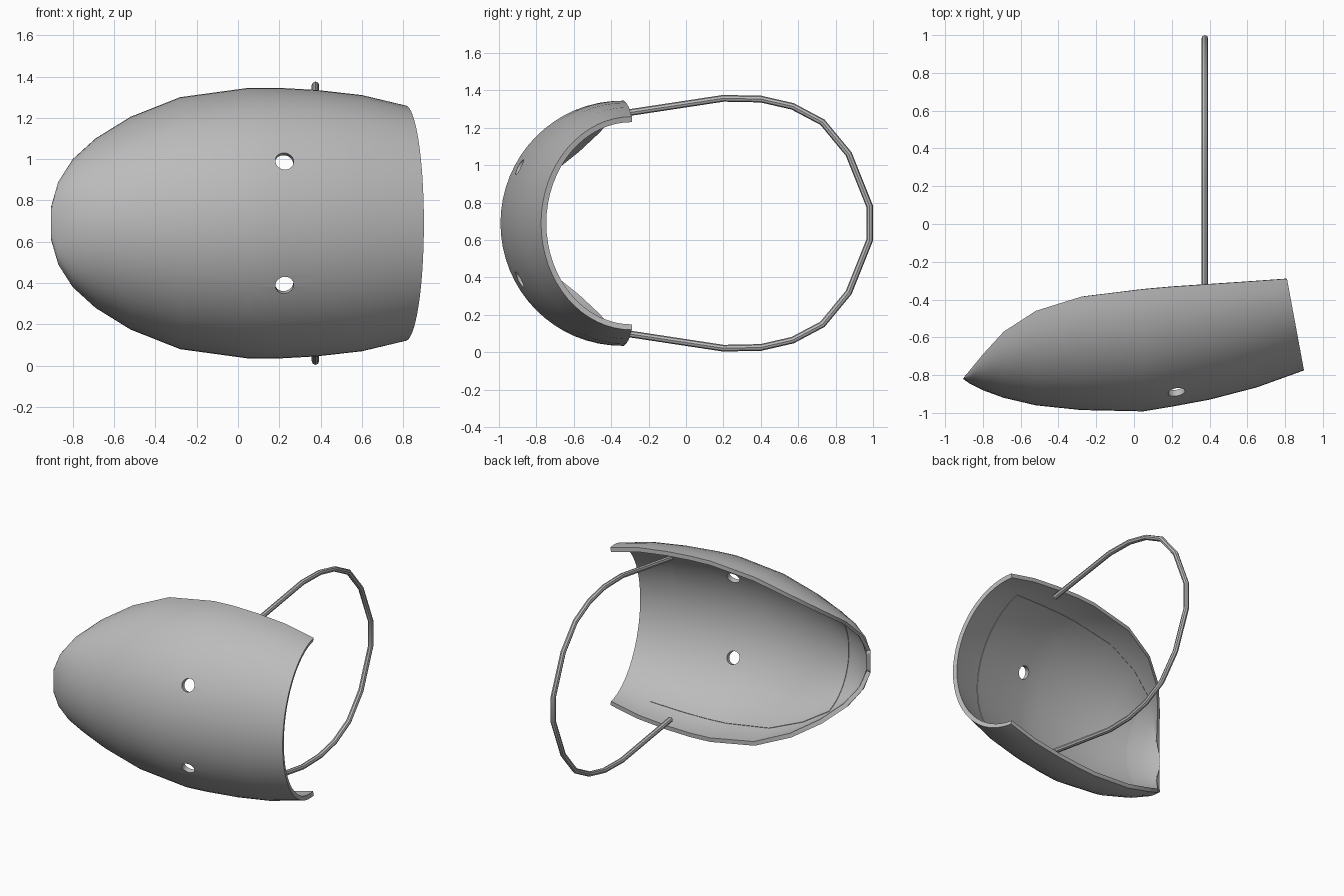
import bpy, bmesh, math
from mathutils import Vector

old = bpy.data.objects.get("Cube")
if old:
    bpy.data.objects.remove(old)

MID = 0.69   # height of the mirror plane
ARC = 16     # facets from centre line to rim

grey = bpy.data.materials.new("plain grey")
grey.use_nodes = True
colour = (0.5, 0.5, 0.5, 1)
grey.diffuse_color = colour
grey.node_tree.nodes["Principled BSDF"].inputs["Base Color"].default_value = colour

# Cross-sections: rim x, centre x, rim y, centre y, half height
SECTIONS = [
    (-.905, -.905, -.82, -.82, .08),
    (-.87, -.87, -.775, -.845, .20),
    (-.80, -.80, -.69, -.88, .31),
    (-.69, -.69, -.57, -.92, .41),
    (-.52, -.52, -.46, -.96, .515),
    (-.28, -.28, -.385, -.985, .61),
    (.05, .05, -.345, -.992, .655),
    (.20, .20, -.332, -.967, .655),
    (.38, .40, -.32, -.93, .645),
    (.60, .65, -.305, -.865, .62),
    (.81, .90, -.29, -.775, .57),
]


def activate(obj):
    bpy.ops.object.select_all(action='DESELECT')
    obj.select_set(True)
    bpy.context.view_layer.objects.active = obj


def curved_panel(name, sections, reach, inset, thickness):
    """Loft elliptical arcs along x, then thicken inwards."""
    bm = bmesh.new()
    rows = []
    for xe, xc, ye, yc, h in sections:
        row = []
        for j in range(-ARC, ARC + 1):
            a = j / ARC * reach * math.pi / 2
            k = 1 - math.cos(a)
            row.append(bm.verts.new((xc + (xe - xc) * k, yc + (ye - yc) * k,
                                     MID + h * math.sin(a))))
        rows.append(row)
    for r, s in zip(rows, rows[1:]):
        for j in range(2 * ARC):
            bm.faces.new((r[j], s[j], s[j + 1], r[j + 1]))
    bm.normal_update()
    for v in bm.verts:
        v.co -= v.normal * inset
    mesh = bpy.data.meshes.new(name)
    bm.to_mesh(mesh)
    bm.free()
    obj = bpy.data.objects.new(name, mesh)
    bpy.context.collection.objects.link(obj)
    mesh.materials.append(grey)
    solid = obj.modifiers.new("thickness", 'SOLIDIFY')
    solid.thickness = thickness
    solid.offset = -1
    return obj


shell = curved_panel("shell", SECTIONS, 1, 0, 0.03)
liner = curved_panel("inner_liner", SECTIONS[3:-1], 0.8, 0.02, 0.014)

# Two round holes drilled roughly square to the surface
cutters = []
for side in (-1, 1):
    axis = Vector((0.06, -1, side * 0.36))
    bpy.ops.mesh.primitive_cylinder_add(
        vertices=24, radius=0.045, depth=0.3,
        location=(0.225, -0.89, MID + side * 0.3),
        rotation=axis.to_track_quat('Z', 'Y').to_euler())
    cutter = bpy.context.object
    cutter.name = "hole_cutter"
    cutter.hide_render = True
    cutters.append(cutter)

for panel in (shell, liner):
    for cutter in cutters:
        cut = panel.modifiers.new("hole", 'BOOLEAN')
        cut.operation = 'DIFFERENCE'
        cut.solver = 'EXACT'
        cut.object = cutter
    activate(panel)
    for mod in list(panel.modifiers):
        bpy.ops.object.modifier_apply(modifier=mod.name)
    bpy.ops.object.shade_smooth_by_angle(angle=math.radians(35))
for cutter in cutters:
    bpy.data.objects.remove(cutter)

# Strap: a faceted loop running round the back from rim to rim
half = [(-.36, .583), (.20, .668), (.40, .664), (.57, .625),
        (.73, .54), (.87, .37), (.982, .09)]
path = half + [(y, -z) for y, z in reversed(half)]
curve = bpy.data.curves.new("strap", 'CURVE')
curve.dimensions = '3D'
curve.bevel_depth = 0.018
curve.bevel_resolution = 2
curve.use_fill_caps = True
spline = curve.splines.new('POLY')
spline.points.add(len(path) - 1)
for point, (y, z) in zip(spline.points, path):
    point.co = (0.375, y, MID + z, 1)
strap = bpy.data.objects.new("strap", curve)
bpy.context.collection.objects.link(strap)
curve.materials.append(grey)
activate(strap)
bpy.ops.object.convert(target='MESH')
bpy.ops.object.shade_smooth_by_angle(angle=math.radians(35))
